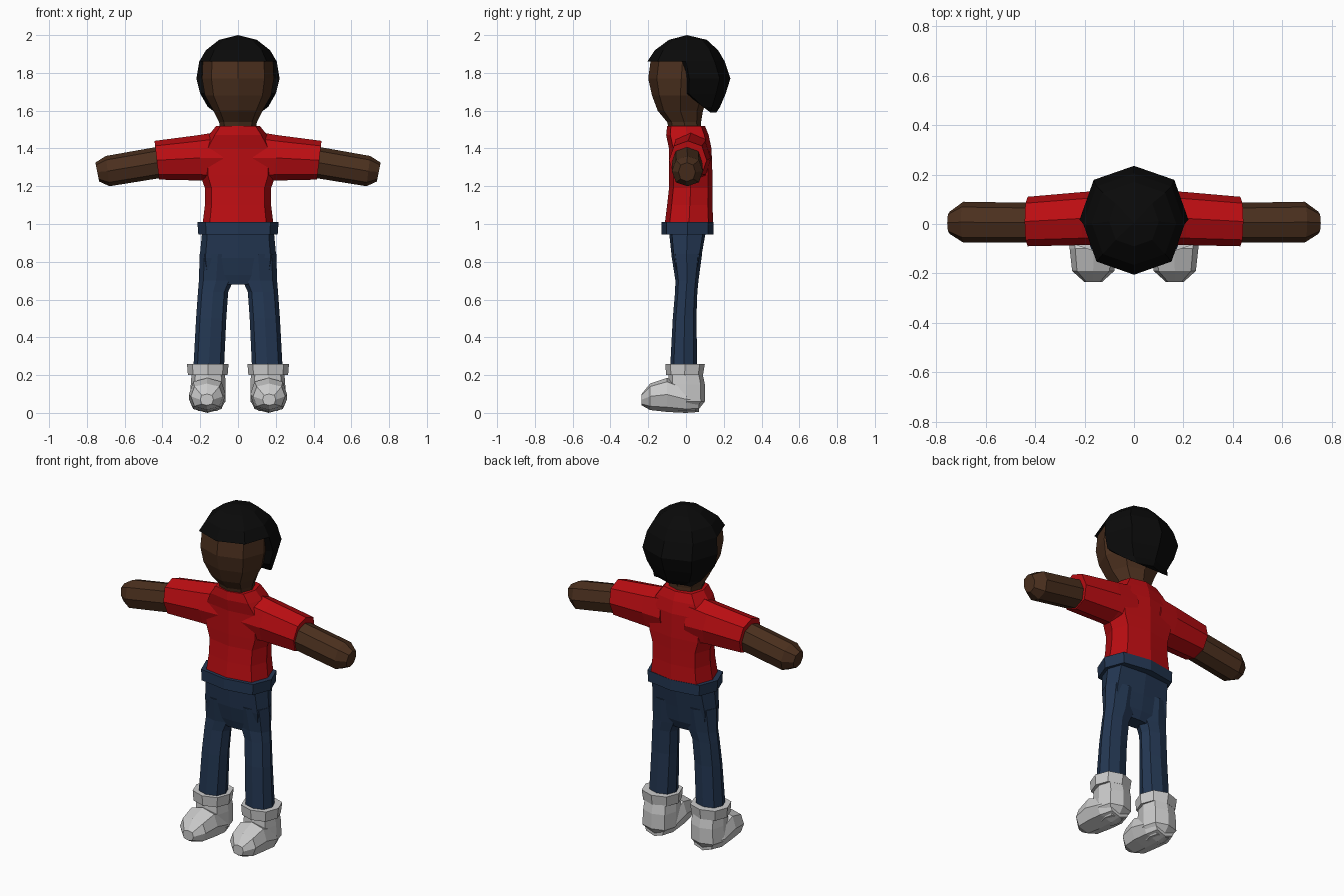
import bpy, bmesh
from math import sin, cos, pi

cube = bpy.data.objects.get("Cube")
if cube:
    bpy.data.objects.remove(cube, do_unlink=True)


def material(name, r, g, b):
    m = bpy.data.materials.new(name)
    m.use_nodes = True
    m.diffuse_color = (r, g, b, 1)
    m.node_tree.nodes["Principled BSDF"].inputs["Base Color"].default_value = (r, g, b, 1)
    return m


skin = material("brown skin", .070, .029, .013)
red = material("red cloth", .50, .004, .006)
denim = material("blue denim", .017, .038, .085)
black = material("black hair", .003, .003, .003)
white = material("pale grey shoe", .60, .60, .60)


def loft(name, mat, axis, rings, side=1, corner=.74, lean=0):
    """Eight-sided skin through rings of (position, low a, high a, low b, high b[, lowest b])."""
    bm = bmesh.new()
    loops = []
    for t, a0, a1, b0, b1, *clip in rings:
        loop = []
        for i in range(8):
            c, s = cos(i * pi / 4), sin(i * pi / 4)
            if i % 2:  # corner sets how boxy the section is
                c, s = (corner if c > 0 else -corner), (corner if s > 0 else -corner)
            a = (a0 + a1) / 2 + c * (a1 - a0) / 2
            b = (b0 + b1) / 2 + s * (b1 - b0) / 2
            if clip:
                b = max(b, clip[0])
            p = t + lean * s
            x, y, z = {"x": (p, a, b), "y": (a, p, b), "z": (a, b, p)}[axis]
            loop.append(bm.verts.new((x * side, y, z)))
        loops.append(loop)
    for lo, hi in zip(loops, loops[1:]):
        for i in range(8):
            j = (i + 1) % 8
            bm.faces.new((lo[i], lo[j], hi[j], hi[i]))
    bm.faces.new(loops[0])
    bm.faces.new(loops[-1])
    bmesh.ops.remove_doubles(bm, verts=bm.verts, dist=.0005)
    bmesh.ops.recalc_face_normals(bm, faces=bm.faces)
    mesh = bpy.data.meshes.new(name)
    bm.to_mesh(mesh)
    bm.free()
    mesh.materials.append(mat)
    obj = bpy.data.objects.new(name, mesh)
    bpy.context.collection.objects.link(obj)
    return obj


# Head and neck
loft("head", skin, "z", [
    (1.46, -.09, .09, -.08, .08),
    (1.54, -.10, .10, -.10, .08),
    (1.60, -.13, .13, -.15, .09),
    (1.68, -.175, .175, -.18, .12),
    (1.77, -.19, .19, -.20, .15),
    (1.88, -.185, .185, -.185, .15)])

# Hair: full cap above the fringe, back half only below it
loft("hair", black, "z", [
    (1.59, -.12, .12, -.10, .16, .13),
    (1.62, -.16, .16, -.14, .18, .09),
    (1.69, -.20, .20, -.18, .21, .0),
    (1.77, -.22, .22, -.20, .235, .0),
    (1.86, -.205, .205, -.205, .205, -.06),
    (1.86, -.205, .205, -.205, .205),
    (1.92, -.17, .17, -.165, .17),
    (1.975, -.10, .10, -.09, .11),
    (2.0, 0, 0, .005, .005)])

# Shirt body with collar
loft("shirt", red, "z", [
    (.98, -.19, .19, -.115, .145),
    (1.10, -.175, .175, -.10, .14),
    (1.19, -.175, .175, -.09, .14),
    (1.26, -.20, .20, -.09, .14),
    (1.40, -.20, .20, -.09, .135),
    (1.47, -.155, .155, -.105, .12),
    (1.52, -.115, .115, -.10, .10)], corner=.8)

# Trousers: waistband and hips
loft("waistband", denim, "z", [
    (.945, -.21, .21, -.13, .145),
    (1.01, -.215, .215, -.13, .145)], corner=.8)
loft("hips", denim, "z", [
    (.68, -.10, .10, -.04, .045),
    (.73, -.19, .19, -.055, .065),
    (.82, -.203, .203, -.075, .08),
    (.96, -.19, .19, -.09, .105)], corner=.85)

for label, side in (("left", 1), ("right", -1)):
    # Sleeve and arm
    loft(label + "_sleeve", red, "x", [
        (.08, -.08, .135, 1.21, 1.49),
        (.20, -.085, .13, 1.23, 1.47),
        (.43, -.09, .11, 1.235, 1.44)], side, lean=.012)
    loft(label + "_arm", skin, "x", [
        (.38, -.075, .085, 1.25, 1.415),
        (.69, -.075, .09, 1.20, 1.36),
        (.745, -.04, .05, 1.225, 1.325)], side, lean=.01)
    # Trouser leg
    loft(label + "_leg", denim, "z", [
        (.22, .075, .237, -.085, .06),
        (.50, .062, .222, -.07, .055),
        (.64, .052, .212, -.058, .06),
        (.70, .025, .207, -.056, .066),
        (.84, .01, .203, -.078, .085)], side)
    # Shoe: cuff, ankle and foot
    loft(label + "_shoe_cuff", white, "z", [
        (.20, .055, .265, -.105, .09),
        (.26, .05, .27, -.11, .10)], side)
    loft(label + "_shoe_ankle", white, "z", [
        (.01, .11, .21, -.05, .06),
        (.06, .065, .255, -.09, .10),
        (.15, .065, .25, -.095, .10),
        (.22, .07, .245, -.09, .085)], side, corner=.77)
    loft(label + "_shoe_foot", white, "y", [
        (-.235, .13, .20, .04, .10),
        (-.19, .08, .25, .02, .155),
        (-.10, .065, .26, .01, .185),
        (.0, .065, .26, .005, .14),
        (.07, .09, .23, .01, .13)], side, corner=.77)

# Settle everything so the soles rest on the ground
low = min(v.co.z for o in bpy.data.objects if o.type == "MESH" for v in o.data.vertices)
for o in bpy.data.objects:
    if o.type == "MESH" and o.name.endswith("shoe_foot"):
        for v in o.data.vertices:
            if v.co.z < .02:
                v.co.z -= low
